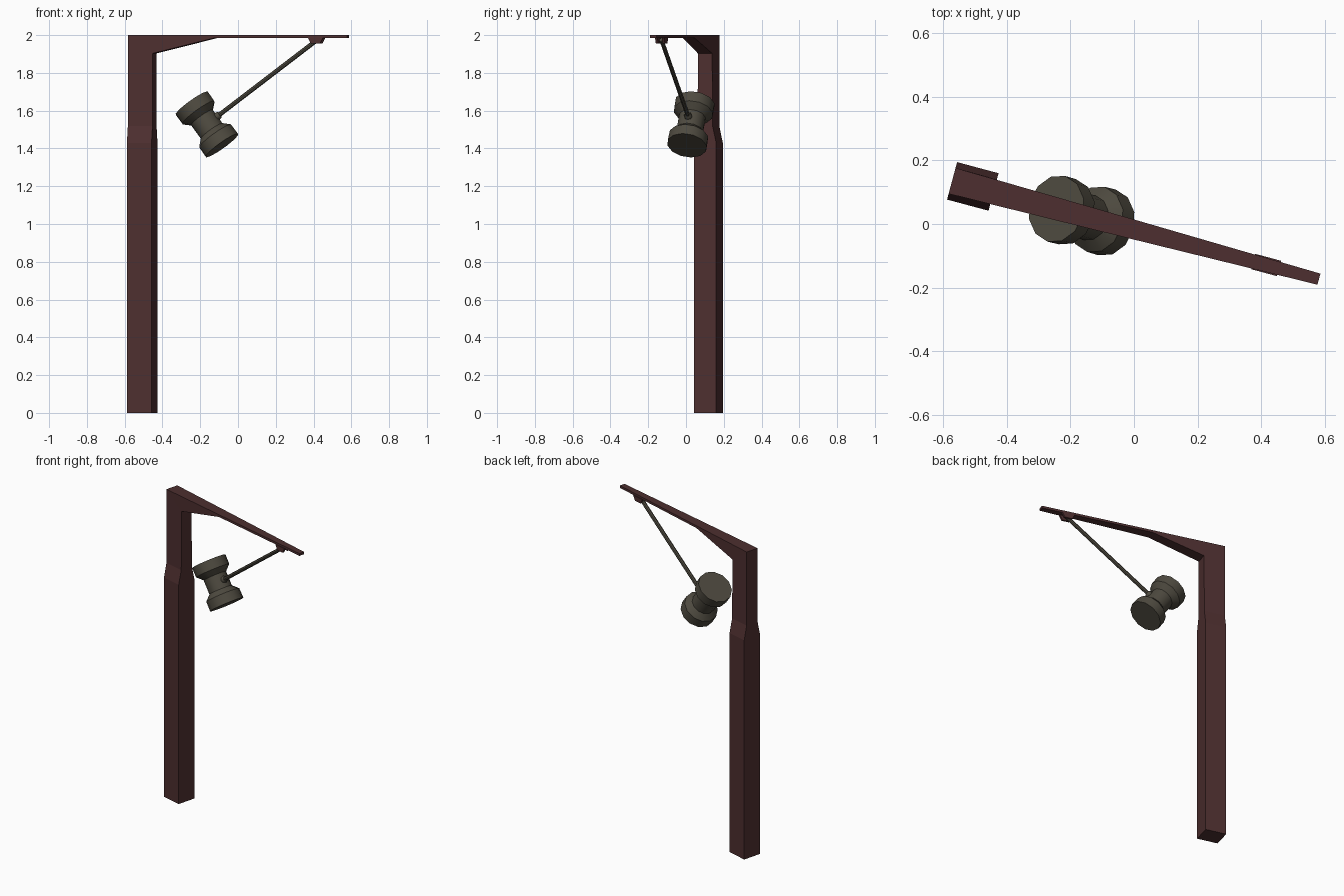
import bpy, bmesh, math
from mathutils import Matrix, Vector

if "Cube" in bpy.data.objects:
    bpy.data.objects.remove(bpy.data.objects["Cube"])


def material(name, rgb):
    m = bpy.data.materials.new(name)
    m.diffuse_color = (*rgb, 1)
    m.use_nodes = True
    m.node_tree.nodes["Principled BSDF"].inputs["Base Color"].default_value = m.diffuse_color
    return m


WOOD = material("dark red wood", (0.075, 0.028, 0.029))
IRON = material("dull grey brown", (0.077, 0.069, 0.051))

# The whole model lies in one upright plane, turned 15 degrees about z.
# Local axes: x along the arm, y across it.
FRAME = Matrix.Rotation(math.radians(-15), 4, 'Z') @ Matrix.Translation((0, -0.017, 0))


def loft(name, rings, mat, smooth=False, place=Matrix()):
    """Join equal-sized rings of points into a closed skin with capped ends."""
    bm = bmesh.new()
    loops = [[bm.verts.new(p) for p in r] for r in rings]
    n = len(loops[0])
    for a, b in zip(loops, loops[1:]):
        for i in range(n):
            j = (i + 1) % n
            bm.faces.new((a[i], a[j], b[j], b[i]))
    bm.faces.new(loops[0])
    bm.faces.new(loops[-1])
    bmesh.ops.recalc_face_normals(bm, faces=bm.faces)
    me = bpy.data.meshes.new(name)
    bm.to_mesh(me)
    bm.free()
    me.transform(FRAME @ place)
    me.materials.append(mat)
    ob = bpy.data.objects.new(name, me)
    bpy.context.collection.objects.link(ob)
    if smooth:
        bpy.ops.object.select_all(action='DESELECT')
        ob.select_set(True)
        bpy.context.view_layer.objects.active = ob
        bpy.ops.object.shade_smooth_by_angle(angle=math.radians(40))
    return ob


def lathe(name, profile, sides, mat, place):
    """Round part from (height, radius) pairs along local z."""
    rings = [[(r * math.cos(2 * math.pi * i / sides),
               r * math.sin(2 * math.pi * i / sides), h)
              for i in range(sides)] for h, r in profile]
    return loft(name, rings, mat, True, place)


def section(inner, outer):
    """Four-cornered section from (x, z, half width) on two sides."""
    (xi, zi, wi), (xo, zo, wo) = inner, outer
    return [(xi, -wi, zi), (xi, wi, zi), (xo, wo, zo), (xo, -wo, zo)]


# Post, mitred into the haunched and tapering arm
OUT, INN = -0.588, -0.453
loft("post_and_arm", [
    section((INN, 0, 0.061), (OUT, 0, 0.061)),
    section((INN, 1.43, 0.061), (OUT, 1.43, 0.061)),
    section((INN, 1.52, 0.041), (OUT, 1.52, 0.042)),
    section((INN, 1.903, 0.039), (OUT, 2.0, 0.042)),
    section((-0.115, 1.985, 0.033), (-0.115, 2.0, 0.033)),
    section((0.607, 1.985, 0.018), (0.607, 2.0, 0.018)),
], WOOD)

# Two bracket plates under the arm
PIVOT = Vector((0.435, 0, 1.972))
outline = [(-0.042, 1.987), (0.042, 1.987), (0.025, 1.955), (-0.025, 1.955)]
for side, label in ((-1, "front"), (1, "back")):
    loft("bracket_" + label, [
        [(PIVOT.x + x, side * y, z) for x, z in outline] for y in (0.012, 0.025)
    ], WOOD)

# Handle, swung back toward the post
HEAD = Vector((-0.166, 0, 1.5275))
along = (PIVOT - HEAD).normalized()
length = (PIVOT - HEAD).length
tilt = Matrix.Translation(HEAD) @ Matrix.Rotation(math.atan2(along.x, along.z), 4, 'Y')
lathe("handle", [(0.03, 0.012), (length + 0.005, 0.012)], 8, IRON, tilt)
lathe("handle_collar", [(0.05, 0.021), (0.082, 0.021), (0.088, 0.016)], 8, IRON, tilt)

# Double-ended head, at right angles to the handle
half = [(0.139, 0.107), (0.078, 0.106), (0.045, 0.072)]
profile = [(-h, r) for h, r in half] + [(h, r) for h, r in reversed(half)]
lathe("hammer_head", profile, 12, IRON, tilt @ Matrix.Rotation(math.radians(90), 4, 'Y'))
